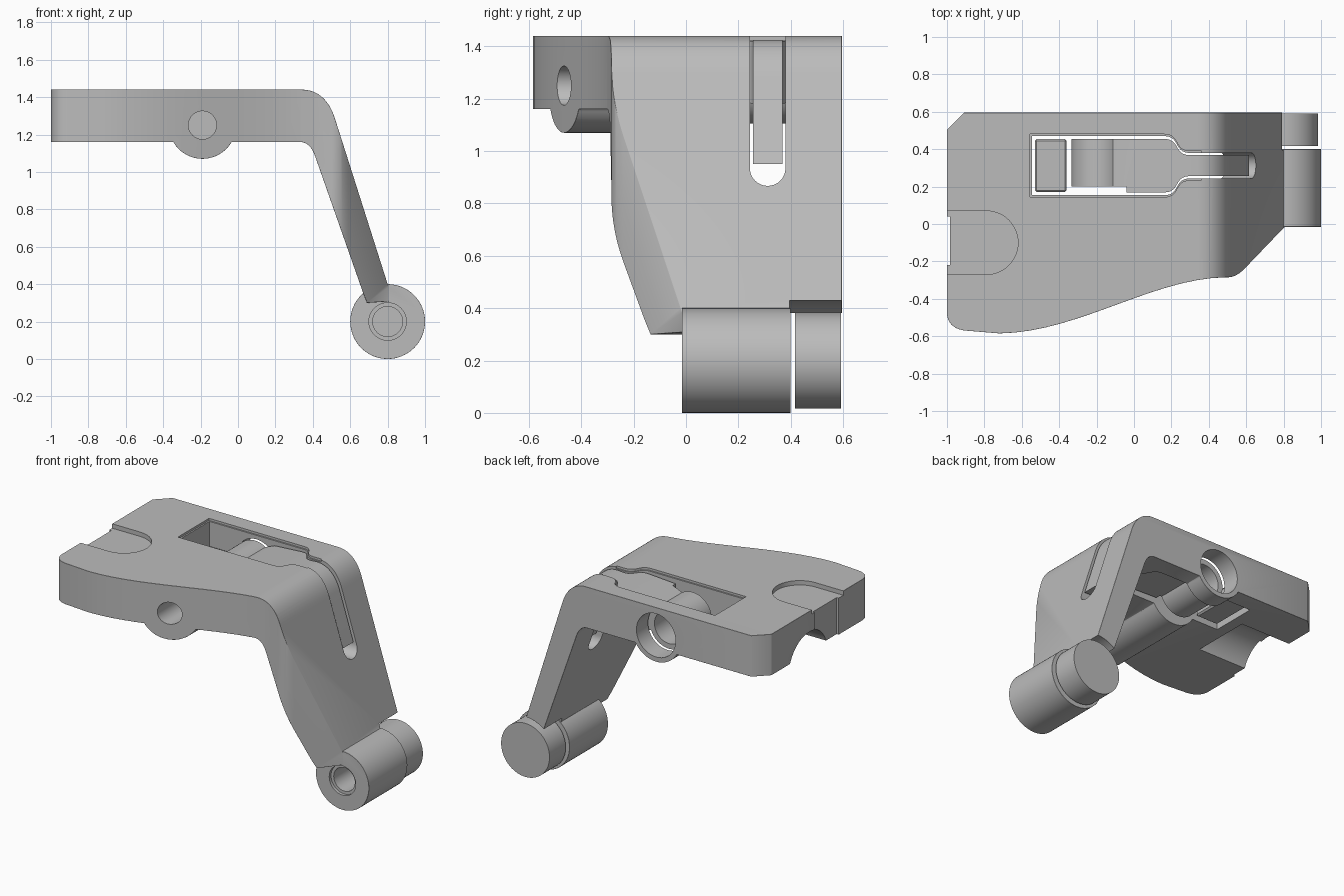
import bpy, bmesh, math
from mathutils import Vector
from mathutils.geometry import interpolate_bezier

if "Cube" in bpy.data.objects:
    bpy.data.objects.remove(bpy.data.objects["Cube"], do_unlink=True)

grey = bpy.data.materials.new("plain grey")
grey.use_nodes = True
grey.diffuse_color = (0.5, 0.5, 0.5, 1)
grey.node_tree.nodes["Principled BSDF"].inputs["Base Color"].default_value = (0.5, 0.5, 0.5, 1)

AXES = {"x": lambda a, b, d: (d, a, b), "y": lambda a, b, d: (a, d, b), "z": lambda a, b, d: (a, b, d)}


def prism(name, points, axis, lo, hi):
    """Extrude a 2D outline along one axis."""
    place = AXES[axis]
    bm = bmesh.new()
    face = bm.faces.new([bm.verts.new(place(a, b, lo)) for a, b in points])
    side = bmesh.ops.extrude_face_region(bm, geom=[face])["geom"]
    shift = Vector(place(0, 0, hi - lo))
    bmesh.ops.translate(bm, vec=shift, verts=[v for v in side if isinstance(v, bmesh.types.BMVert)])
    bmesh.ops.recalc_face_normals(bm, faces=bm.faces)
    mesh = bpy.data.meshes.new(name)
    bm.to_mesh(mesh)
    bm.free()
    mesh.materials.append(grey)
    obj = bpy.data.objects.new(name, mesh)
    bpy.context.collection.objects.link(obj)
    return obj


def arc(cx, cy, r, start, end, n=16):
    steps = [math.radians(start + (end - start) * i / n) for i in range(n + 1)]
    return [(cx + r * math.cos(t), cy + r * math.sin(t)) for t in steps]


def rod(name, cx, cy, r, axis, lo, hi):
    return prism(name, arc(cx, cy, r, 0, 360, 64)[:-1], axis, lo, hi)


def box(name, x, y, z):
    return prism(name, [(x[0], y[0]), (x[1], y[0]), (x[1], y[1]), (x[0], y[1])], "z", *z)


def curve(*pts):
    return [(p.x, p.y) for p in interpolate_bezier(*[Vector(p) for p in pts], 16)]


def apply(obj, mod):
    bpy.context.view_layer.objects.active = obj
    bpy.ops.object.modifier_apply(modifier=mod.name)


def combine(obj, other, operation="DIFFERENCE"):
    mod = obj.modifiers.new("combine", "BOOLEAN")
    mod.operation, mod.object, mod.solver = operation, other, "EXACT"
    apply(obj, mod)
    bpy.data.objects.remove(other, do_unlink=True)


def bevel(obj, width):
    mod = obj.modifiers.new("bevel", "BEVEL")
    mod.width, mod.segments, mod.limit_method = width, 1, "ANGLE"
    mod.angle_limit = math.radians(35)
    apply(obj, mod)


def finish(obj):
    bpy.ops.object.select_all(action="DESELECT")
    obj.select_set(True)
    bpy.context.view_layer.objects.active = obj
    bpy.ops.object.shade_smooth_by_angle(angle=math.radians(30))


PIVOT = (0.8, 0.2)
BOSS = (-0.19, 1.25)

# Bent plate: side profile trimmed by the plan outline
profile = [(-1, 1.16), (-1, 1.44)]
profile += curve((0.34, 1.44), (0.43, 1.44), (0.49, 1.38), (0.52, 1.28))
profile += [(0.8, 0.4), (0.83, 0.31), (0.69, 0.3), (0.67, 0.35)]
profile += curve((0.41, 1.09), (0.395, 1.13), (0.37, 1.16), (0.33, 1.16))
body = prism("bent_lever_body", profile, "y", -0.8, 0.8)
combine(body, rod("boss", *BOSS, 0.18, "y", -0.79, 0.79), "UNION")

outline = [(-0.91, 0.595), (-1, 0.505)]
outline += curve((-1, -0.47), (-1, -0.54), (-0.95, -0.565), (-0.9, -0.57))
outline += curve((-0.72, -0.585), (-0.3, -0.58), (0.1, -0.29), (0.49, -0.285))
outline += curve((0.5, -0.285), (0.54, -0.285), (0.57, -0.26), (0.59, -0.24))
outline += [(0.82, 0), (0.9, 0), (0.9, 0.595)]
combine(body, prism("outline", outline, "z", 0, 2), "INTERSECT")

# Pivot barrel on the lower end, with clearance for the pin behind it
combine(body, rod("clearance", *PIVOT, 0.23, "y", 0.395, 0.8))
combine(body, rod("barrel", *PIVOT, 0.2, "y", -0.015, 0.4), "UNION")
bevel(body, 0.018)
combine(body, rod("barrel_hole", *PIVOT, 0.08, "y", -0.1, 0.3))
combine(body, rod("barrel_rim", *PIVOT, 0.1, "y", -0.1, 0.005))

# Holes through the boss
combine(body, rod("front_hole", *BOSS, 0.075, "y", -0.8, 0.3))
combine(body, rod("back_bore", *BOSS, 0.148, "y", 0.3, 0.8))


def keyhole(left, right, mid, wide, narrow):
    """Wide window that necks down to a slot; wide and narrow are half widths."""
    side = [(left, -wide)]
    side += curve((0.16, -wide), (0.25, -wide), (0.21, -narrow), (0.3, -narrow)) + [(right, -narrow)]
    return [(x, mid + y) for x, y in side] + [(x, mid - y) for x, y in reversed(side)]


# Window in the plate and slot down the arm
combine(body, prism("window", keyhole(-0.545, 0.42, 0.312, 0.158, 0.068), "z", 0.95, 2))
slot = arc(0.312, 0.935, 0.068, 180, 360) + [(0.38, 2), (0.244, 2)]
combine(body, prism("slot", slot, "x", 0.35, 1.2))
combine(body, prism("window_rim", keyhole(-0.555, 0.36, 0.312, 0.168, 0.078), "z", 1.425, 2))

# Thumb pocket on the top, and the scoop under the free end
pocket = [(-1.2, -0.27)] + arc(-0.79, -0.1, 0.17, -90, 90, 24) + [(-1.2, 0.07)]
combine(body, prism("pocket", pocket, "z", 1.41, 2))
combine(body, box("end_recess", (-1.2, -0.985), (-0.22, 0.04), (1, 2)))
combine(body, rod("scoop", 0.1, 1.08, 0.22, "x", -1.2, -0.62))
finish(body)

# Inner latch: hub, floor on one side, tongue following the arm on the other
tongue = [(-0.19, 1.2), (-0.19, 1.34), (-0.04, 1.4)]
tongue += curve((0.34, 1.425), (0.42, 1.425), (0.48, 1.37), (0.51, 1.28))
tongue += [(0.615, 0.95), (0.5, 0.95)]
tongue += curve((0.43, 1.1), (0.41, 1.16), (0.38, 1.18), (0.33, 1.18))
latch = prism("latch_tongue", tongue, "y", 0, 0.6)
combine(latch, prism("latch_plan", keyhole(-0.19, 0.8, 0.312, 0.143, 0.056), "z", 0, 2), "INTERSECT")
combine(latch, box("hub_gap", (-0.4, -0.04), (0, 0.2), (0, 2)))
combine(latch, rod("hub", *BOSS, 0.145, "y", 0.2, 0.455), "UNION")
combine(latch, rod("hub_bore", *BOSS, 0.11, "y", 0.28, 0.6))
finish(latch)
floor = box("latch_floor", (-0.53, -0.36), (0.17, 0.455), (1.18, 1.27))
bevel(floor, 0.01)

# Separate pin behind the barrel
pin = rod("pivot_pin", *PIVOT, 0.183, "y", 0.417, 0.592)
finish(pin)
